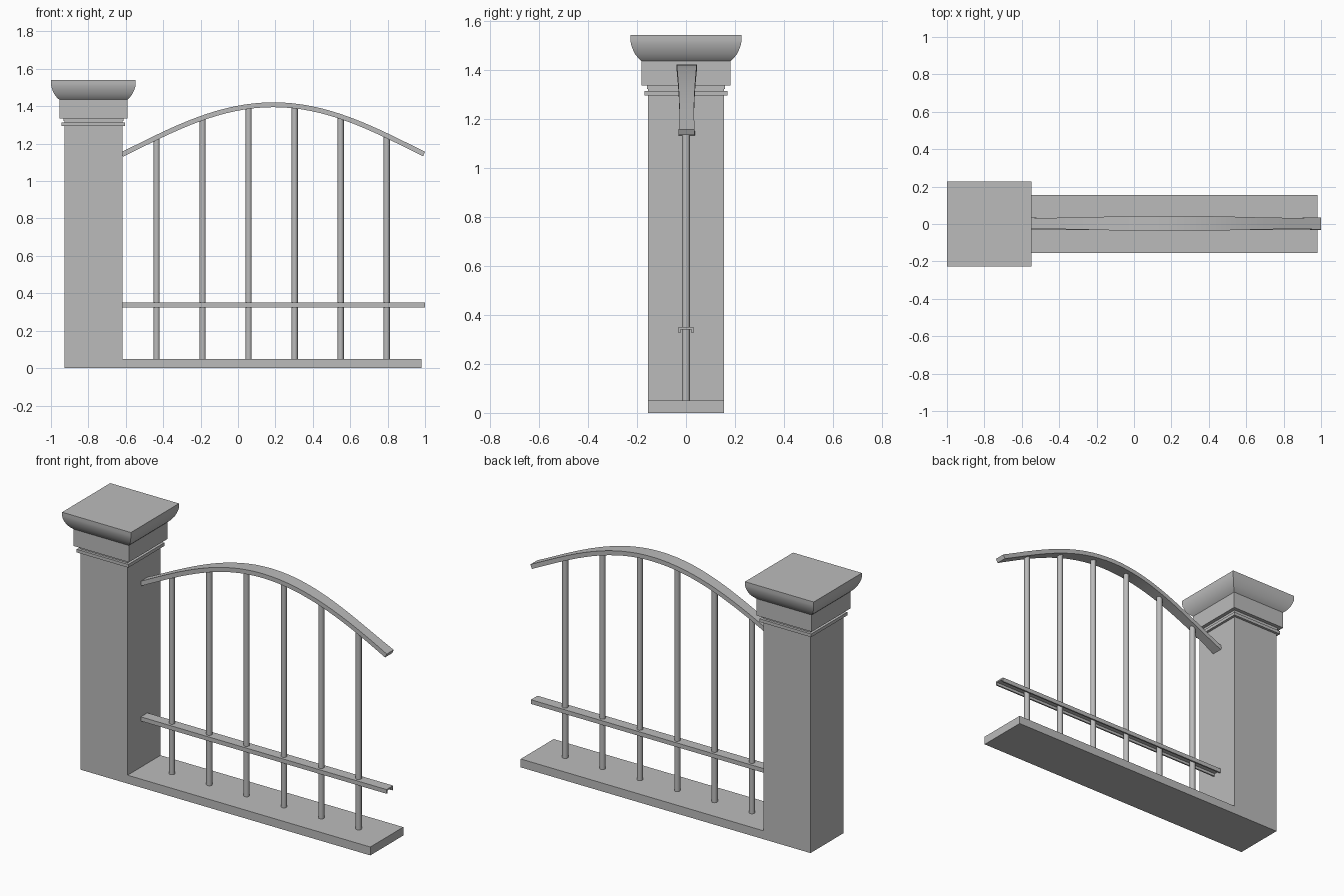
import bpy, bmesh, math
from mathutils import Vector

cube = bpy.data.objects.get("Cube")
if cube:
    bpy.data.objects.remove(cube, do_unlink=True)

grey = bpy.data.materials.new("stone grey")
grey.use_nodes = True
COLOUR = (0.5, 0.5, 0.5, 1)
grey.diffuse_color = COLOUR
grey.node_tree.nodes["Principled BSDF"].inputs["Base Color"].default_value = COLOUR


def finish(name, bm, smooth_angle=None):
    bmesh.ops.recalc_face_normals(bm, faces=bm.faces)
    mesh = bpy.data.meshes.new(name)
    bm.to_mesh(mesh)
    bm.free()
    mesh.materials.append(grey)
    obj = bpy.data.objects.new(name, mesh)
    bpy.context.collection.objects.link(obj)
    if smooth_angle:
        bpy.ops.object.select_all(action='DESELECT')
        obj.select_set(True)
        bpy.context.view_layer.objects.active = obj
        bpy.ops.object.shade_smooth_by_angle(angle=math.radians(smooth_angle))
    return obj


def loft(name, rings, smooth_angle=None):
    """Skin a list of equal-length closed rings and cap both ends."""
    bm = bmesh.new()
    loops = [[bm.verts.new(p) for p in ring] for ring in rings]
    for a, b in zip(loops, loops[1:]):
        for i in range(len(a)):
            j = (i + 1) % len(a)
            bm.faces.new((a[i], a[j], b[j], b[i]))
    bm.faces.new(loops[0])
    bm.faces.new(loops[-1])
    return finish(name, bm, smooth_angle)


def square(cx, half, z):
    return [(cx + sx * half, sy * half, z) for sx, sy in ((-1, -1), (1, -1), (1, 1), (-1, 1))]


def box(name, x0, x1, half_y, z0, z1):
    section = ((-half_y, z0), (half_y, z0), (half_y, z1), (-half_y, z1))
    return loft(name, [[(x, y, z) for y, z in section] for x in (x0, x1)])


# Pillar with stepped collar and flared cap
PILLAR_X = -0.7735
shaft = [(0.155, 0), (0.155, 1.335)]
loft("pillar_shaft", [square(PILLAR_X, h, z) for h, z in shaft])
for name, h, z0, z1 in (("lower_collar", 0.17, 1.295, 1.314),
                        ("upper_collar", 0.16, 1.321, 1.336),
                        ("cap_block", 0.182, 1.335, 1.436)):
    loft(name, [square(PILLAR_X, h, z) for z in (z0, z1)])
flare = [(0.182, 1.435), (0.194, 1.446), (0.208, 1.464), (0.218, 1.485),
         (0.2245, 1.505), (0.2265, 1.52), (0.2265, 1.541)]
loft("pillar_cap", [square(PILLAR_X, h, z) for h, z in flare], 35)

# Low base wall
box("base_wall", -0.625, 0.98, 0.155, 0, 0.05)

# Lower rail: channel open underneath
W, T, LOW, HIGH = 0.031, 0.009, 0.325, 0.35
channel = [(-W, LOW), (-W, HIGH), (W, HIGH), (W, LOW),
           (W - T, LOW), (W - T, HIGH - T), (T - W, HIGH - T), (T - W, LOW)]
loft("lower_rail", [[(x, y, z) for y, z in channel] for x in (-0.62, 1.0)])

# Arched top rail, tapering in width either side of the crown
CROWN = 0.19
THICK = 0.026


def arch_z(x):
    d = x - CROWN
    return 1.408 - 0.51 * d ** 2 + 0.16 * d ** 4


rings = []
STEPS = 32
for i in range(STEPS + 1):
    x = -0.62 + 1.615 * i / STEPS
    d = x - CROWN
    slope = -1.02 * d + 0.64 * d ** 3
    n = Vector((-slope, 0, 1)).normalized() * THICK / 2
    half = 0.03 + 0.011 * (1 - (d / 0.66) ** 2) ** 2
    c = Vector((x, 0.003, arch_z(x)))
    side = Vector((0, half, 0))
    rings.append([c - n - side, c - n + side, c + n + side, c + n - side])
loft("arched_rail", rings, 30)

# Upright bars
for i in range(6):
    x = -0.435 + 0.246 * i
    top = arch_z(x)
    section = [(x + 0.0165 * math.cos(a), 0.0165 * math.sin(a))
               for a in (math.tau * k / 10 for k in range(10))]
    loft("upright_bar_%d" % (i + 1), [[(px, py, z) for px, py in section] for z in (0.045, top)], 40)
